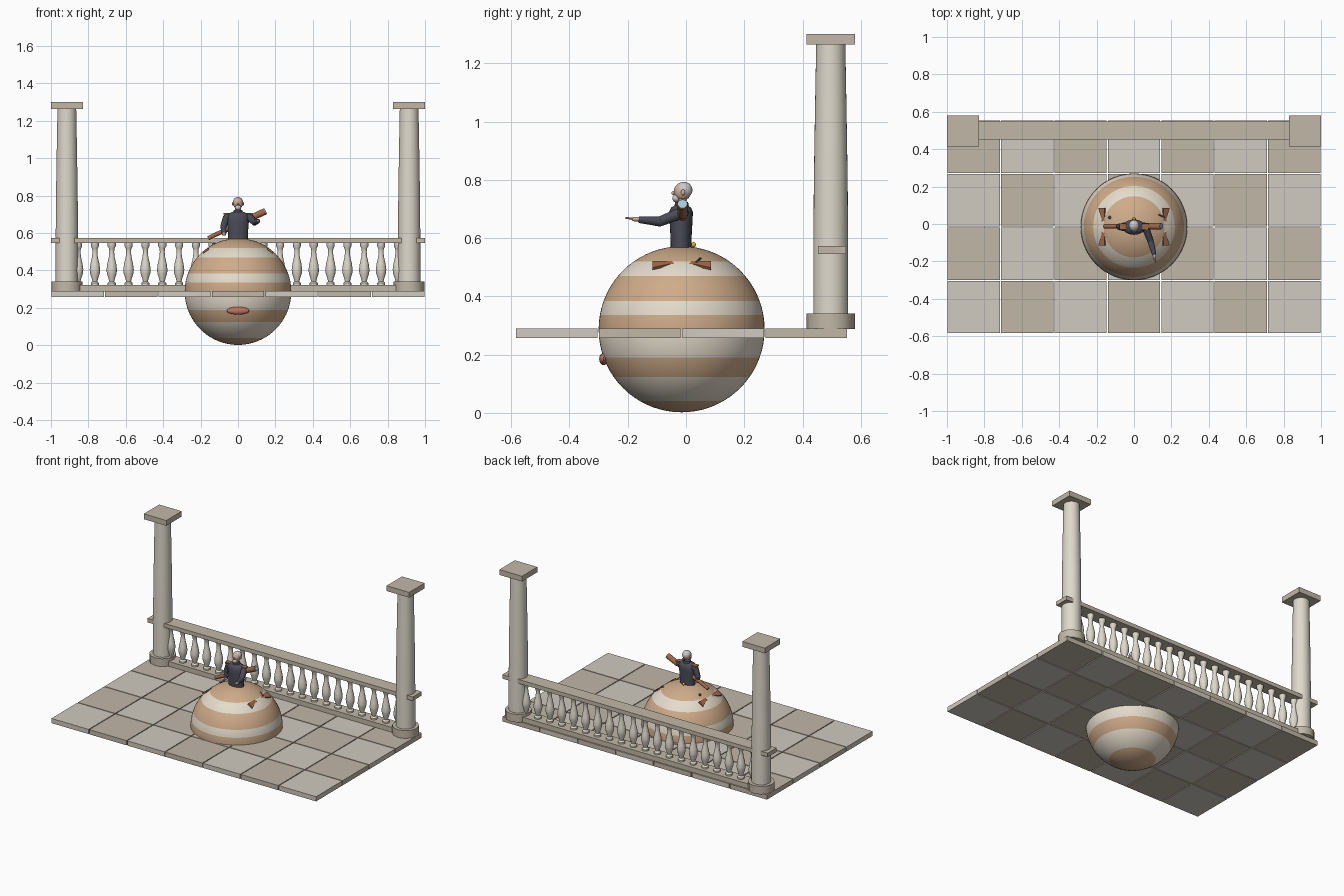
import bpy, bmesh, math
from mathutils import Vector

if "Cube" in bpy.data.objects:
    bpy.data.objects.remove(bpy.data.objects["Cube"])


def mat(name, r, g, b):
    m = bpy.data.materials.new(name)
    m.diffuse_color = (*[(c / 255) ** 2.2 for c in (r, g, b)], 1)
    m.use_nodes = True
    m.node_tree.nodes["Principled BSDF"].inputs["Base Color"].default_value = m.diffuse_color
    return m


TAN = mat("tan", 205, 170, 136)
CREAM = mat("cream", 228, 219, 202)
TILE_A = mat("tile_dark", 192, 182, 166)
TILE_B = mat("tile_light", 207, 201, 190)
STONE = mat("stone", 222, 216, 202)
TRIM = mat("trim", 192, 183, 166)
RED = mat("red", 190, 115, 95)
COAT = mat("coat", 78, 78, 90)
SKIN = mat("skin", 205, 175, 155)
HAIR = mat("hair", 190, 190, 190)
WOOD = mat("wood", 160, 105, 75)
GLASS = mat("glass", 165, 200, 215)
BRASS = mat("brass", 215, 180, 60)


def finish(name, bm, *mats, smooth=True):
    bmesh.ops.recalc_face_normals(bm, faces=bm.faces)
    me = bpy.data.meshes.new(name)
    bm.to_mesh(me)
    bm.free()
    o = bpy.data.objects.new(name, me)
    bpy.context.collection.objects.link(o)
    for m in mats:
        me.materials.append(m)
    if smooth:
        bpy.ops.object.select_all(action='DESELECT')
        o.select_set(True)
        bpy.context.view_layer.objects.active = o
        bpy.ops.object.shade_smooth_by_angle(angle=math.radians(40))
    return o


def box(name, x0, x1, y0, y1, z0, z1, m):
    bm = bmesh.new()
    bmesh.ops.create_cube(bm, size=1)
    for v in bm.verts:
        v.co = ((x0 + x1) / 2 + v.co.x * (x1 - x0), (y0 + y1) / 2 + v.co.y * (y1 - y0),
                (z0 + z1) / 2 + v.co.z * (z1 - z0))
    return finish(name, bm, m, smooth=False)


def lathe(name, prof, x, y, m, n=24, sy=1):
    bm = bmesh.new()
    rings = [[bm.verts.new((x + r * math.cos(2 * math.pi * i / n),
                            y + sy * r * math.sin(2 * math.pi * i / n), z))
              for i in range(n)] for r, z in prof]
    for a, b in zip(rings, rings[1:]):
        for i in range(n):
            bm.faces.new((a[i], a[(i + 1) % n], b[(i + 1) % n], b[i]))
    bm.faces.new(rings[0])
    bm.faces.new(rings[-1])
    return finish(name, bm, m)


def ball(name, c, s, m):
    bm = bmesh.new()
    bmesh.ops.create_uvsphere(bm, u_segments=24, v_segments=14, radius=1)
    for v in bm.verts:
        v.co = [c[i] + v.co[i] * s[i] for i in range(3)]
    return finish(name, bm, m)


def rod(name, a, b, r1, r2, m, n=16):
    a, b = Vector(a), Vector(b)
    bm = bmesh.new()
    bmesh.ops.create_cone(bm, cap_ends=True, segments=n, radius1=r1, radius2=r2, depth=(b - a).length)
    q = (b - a).to_track_quat('Z', 'Y')
    for v in bm.verts:
        v.co = q @ v.co + (a + b) / 2
    return finish(name, bm, m)


# checkered terrace
P = 2 / 7
for c in range(7):
    for r in range(4):
        x, y = -1 + (c + .5) * P, .556 - (r + .5) * P
        h = P / 2 - .003
        box("floor_tile", x - h, x + h, y - h, y + h, .257, .289, TILE_B if (c + r) % 2 else TILE_A)

# banded globe, colours picked by latitude
CY, CZ, R = -.015, .287, .285
bm = bmesh.new()
bmesh.ops.create_uvsphere(bm, u_segments=64, v_segments=36, radius=R)
for f in bm.faces:
    c = f.calc_center_median()
    lat = math.degrees(math.asin(c.z / c.length))
    f.material_index = sum(lat < e for e in (55, 40, 20, 10, 0, -20, -35, -60)) % 2
bmesh.ops.translate(bm, verts=bm.verts, vec=(0, CY, CZ))
finish("banded_globe", bm, TAN, CREAM)
ball("globe_spot", (0, -.283, .185), (.06, .015, .021), RED)

# balustrade
box("top_rail", -1, 1, .453, .549, .546, .573, TRIM)
box("bottom_rail", -.98, .98, .455, .545, .288, .322, TRIM)
for i in range(20):
    lathe("baluster", [(.022, .32), (.022, .332), (.013, .342), (.018, .36), (.026, .385), (.028, .405),
                       (.024, .435), (.015, .475), (.013, .5), (.015, .518), (.022, .53), (.022, .547)],
          (i - 9.5) * .09, .5, STONE, 16)

# columns
for s in (-1, 1):
    x, y = s * .915, .497
    lathe("column_base", [(.083, .288), (.083, .342)], x, y, TRIM, 12)
    lathe("column_shaft", [(.06, .34), (.06, .55), (.058, .8), (.054, 1.05), (.05, 1.266)], x, y, STONE, 32)
    box("column_cap", x - .085, x + .085, y - .083, y + .083, 1.264, 1.3, TRIM)

# bow-shaped handles lying on the globe
for s in (-1, 1):
    bm = bmesh.new()
    out = [(-.1, 0), (.1, 0), (.1, 1), (.04, .45), (-.04, .45), (-.1, 1)]
    vs = [bm.verts.new((s * (.153 + .033 * v), CY + u, .514 - .023 * v)) for u, v in out]
    f = bm.faces.new(vs)
    g = bmesh.ops.extrude_face_region(bm, geom=[f])['geom']
    bmesh.ops.translate(bm, verts=[v for v in g if isinstance(v, bmesh.types.BMVert)],
                        vec=(s * .005, 0, .008))
    finish("globe_handle", bm, WOOD, smooth=False)

# figure: torso, collar, neck, head
lathe("torso", [(.052, .55), (.053, .6), (.058, .66), (.06, .69), (.05, .705), (.025, .715)], 0, -.017, COAT, 24, .68)
rod("neck", (0, -.015, .70), (0, -.012, .745), .016, .015, SKIN)
lathe("collar", [(.027, .7), (.022, .724)], 0, -.015, COAT)
ball("head", (0, -.012, .76), (.026, .03, .031), SKIN)
ball("hair", (0, -.007, .765), (.0275, .029, .028), HAIR)
ball("nose", (0, -.043, .755), (.005, .007, .007), SKIN)
ball("beard", (0, -.034, .737), (.016, .013, .014), HAIR)
for s in (-1, 1):
    ball("ear", (s * .027, -.01, .757), (.005, .007, .01), SKIN)
    ball("shoulder", (s * .055, -.015, .687), (.022, .023, .02), COAT)
    box("epaulette", s * .06 - .018, s * .06 + .018, -.03, .002, .699, .707, WOOD)


def arm(name, pts, radii):
    for i in range(len(pts) - 1):
        rod(name, pts[i], pts[i + 1], radii[i], radii[i + 1], COAT)
        ball(name + "_joint", pts[i + 1], [radii[i + 1]] * 3, COAT)


# outstretched arm with pointing hand
arm("pointing_arm", [(.06, -.015, .687), (.088, -.09, .657), (.106, -.155, .663)], [.02, .017, .012])
ball("pointing_hand", (.109, -.17, .665), (.009, .018, .008), SKIN)
rod("pointing_finger", (.111, -.18, .667), (.116, -.207, .669), .004, .003, SKIN, 8)
# bent arm
arm("bent_arm", [(-.06, -.015, .687), (-.078, -.015, .635), (-.075, -.02, .605)], [.02, .017, .013])
ball("resting_hand", (-.075, -.02, .598), (.012, .014, .012), SKIN)

# spyglass held across the body
rod("spyglass_eye_tube", (-.16, -.012, .572), (-.05, -.012, .625), .011, .012, WOOD)
rod("spyglass_mid_tube", (-.07, -.012, .615), (.08, -.012, .686), .014, .014, WOOD)
rod("spyglass_front_tube", (.07, -.012, .681), (.145, -.012, .716), .017, .018, WOOD)
rod("spyglass_lens", (.145, -.012, .716), (.148, -.012, .7175), .016, .016, GLASS)

# small trinkets
ball("brass_knob", (.0, .026, .577), (.009, .008, .009), BRASS)
rod("small_peg", (.13, .05, .53), (.165, .035, .515), .004, .004, COAT, 8)
ball("small_stud", (-.13, .035, .542), (.008, .008, .008), COAT)
